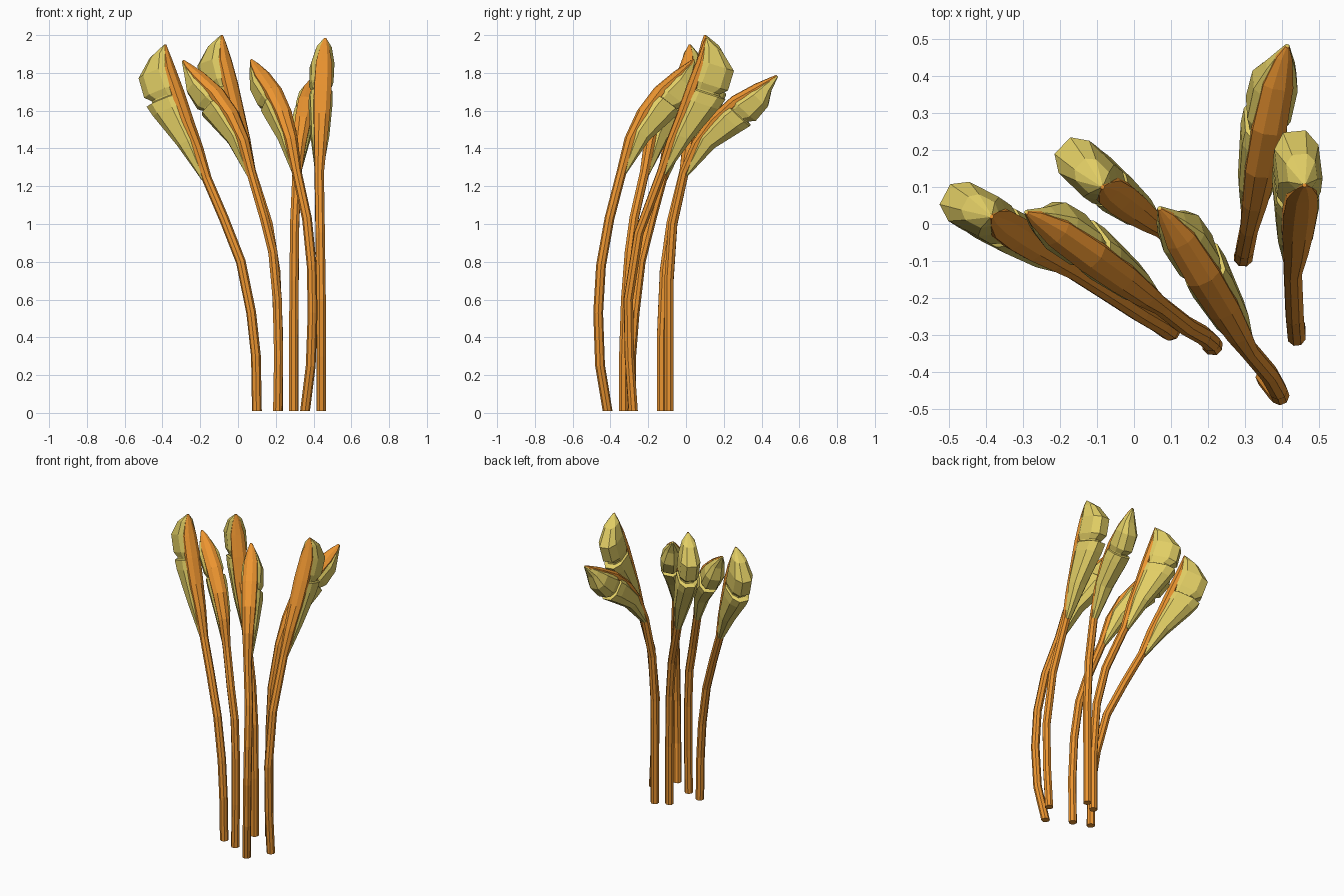
import bpy, bmesh, math
from mathutils import Vector

if "Cube" in bpy.data.objects:
    bpy.data.objects.remove(bpy.data.objects["Cube"])

def material(name, col):
    m = bpy.data.materials.new(name)
    m.diffuse_color = (*col, 1)
    m.use_nodes = True
    m.node_tree.nodes["Principled BSDF"].inputs["Base Color"].default_value = m.diffuse_color
    return m

ORANGE = material("stem_orange", (0.84, 0.3, 0.03))
GREEN = material("bud_green", (0.76, 0.62, 0.13))
UP = Vector((0, 0, 1))

def loft(name, rings, mat):
    """Skin a list of equal-length vertex rings and cap both ends."""
    bm = bmesh.new()
    vs = [[bm.verts.new(p) for p in r] for r in rings]
    k = len(vs[0])
    for a, b in zip(vs, vs[1:]):
        for i in range(k):
            j = (i + 1) % k
            bm.faces.new((a[i], a[j], b[j], b[i]))
    bm.faces.new(vs[0][::-1])
    bm.faces.new(vs[-1])
    bmesh.ops.recalc_face_normals(bm, faces=bm.faces)
    me = bpy.data.meshes.new(name)
    bm.to_mesh(me)
    bm.free()
    me.materials.append(mat)
    bpy.context.collection.objects.link(bpy.data.objects.new(name, me))

def ring(c, lat, n, hw, hd, power=1.0, k=8):
    def s(v):
        return math.copysign(abs(v) ** power, v)
    return [c + lat * hw * s(math.cos(a)) + n * hd * s(math.sin(a))
            for a in (2 * math.pi * (i + 0.5) / k for i in range(k))]

# bud template along its axis: (u, centre offset, half width, half depth)
STRIP = [(0, 0, .026, .026), (.17, 0, .036, .03), (.33, -.01, .046, .032),
         (.49, -.015, .05, .033), (.63, -.02, .045, .03), (.72, -.01, .024, .016),
         (.76, 0, .006, .005)]
# green shells: (u, front offset, back offset, half width)
CUP = [(0, 0, -.027, .02), (.22, .01, -.1, .05), (.42, .005, -.185, .063),
       (.48, .003, -.205, .061), (.487, -.01, -.17, .05), (.51, -.01, -.165, .05)]
DOME = [(.495, -.01, -.165, .05), (.53, .003, -.203, .063), (.64, -.002, -.2, .064),
        (.72, 0, -.105, .042), (.76, 0, -.01, .006)]
BENT_CUP = [(0, 0, -.027, .02), (.22, .01, -.1, .05), (.40, .005, -.165, .063),
            (.45, .003, -.175, .061), (.455, -.01, -.15, .05), (.48, -.01, -.148, .05)]
BENT_DOME = [(.46, -.01, -.148, .05), (.495, .003, -.172, .063), (.6, -.002, -.14, .064),
             (.675, -.002, -.07, .042), (.76, 0, -.01, .006)]

# stalks: arch of the bud, twist, stem path (last point starts the bud), bud tip
STALKS = [
    (0, -.1, [(.1, -.29, .01), (.095, -.29, .3), (.07, -.272, .53), (.015, -.24, .8),
              (-.075, -.182, 1.03), (-.165, -.125, 1.24)], (-.385, .02, 1.95)),
    (.095, .25, [(.21, -.33, .01), (.215, -.33, .3), (.208, -.32, .6), (.185, -.3, .85),
                 (.14, -.275, 1.03), (.07, -.22, 1.27)], (-.29, .03, 1.865)),
    (0, .15, [(.215, -.13, .01), (.215, -.13, .4), (.2, -.115, .75), (.16, -.08, 1.0),
              (.07, -.01, 1.28)], (-.085, .1, 2.0)),
    (.095, .2, [(.355, -.415, .01), (.385, -.455, .25), (.395, -.465, .53), (.39, -.45, .78),
                (.365, -.405, 1.03), (.31, -.34, 1.28)], (.07, .04, 1.87)),
    (.095, -.2, [(.295, -.09, .01), (.295, -.09, .4), (.297, -.09, .7), (.3, -.07, 1.0),
                 (.312, -.01, 1.27)], (.415, .48, 1.785)),
    (0, -.25, [(.44, -.28, .01), (.44, -.3, .3), (.44, -.305, .6), (.435, -.25, .95),
               (.43, -.13, 1.27)], (.462, .105, 1.985)),
]

for num, (arch, twist, path, tip) in enumerate(STALKS, 1):
    path = [Vector(p) for p in path]
    start, tip = path[-1], Vector(tip)
    axis = (tip - start).normalized()
    scale = (tip - start).length / .76
    lat0 = axis.cross(UP).normalized()
    bend = lat0.cross(axis)
    n = (bend - lat0 * twist).normalized()
    lat = axis.cross(n)

    def at(u, off):
        bow = arch * math.sin(math.pi * u / .76)
        return start + (axis * u + n * off + bend * bow) * scale

    # stem running up into the front strip of the bud
    pts = [(p, .026, .026) for p in path[:-1]]
    pts += [(at(u, o), w, d) for u, o, w, d in STRIP]
    rings = []
    for i, (p, w, d) in enumerate(pts):
        t = (pts[min(i + 1, len(pts) - 1)][0] - pts[max(i - 1, 0)][0]).normalized()
        if i == 0:
            t = UP
        side = (lat - t * lat.dot(t)).normalized()
        rings.append(ring(p, side, side.cross(t), w, d))
    loft(f"stem_{num}", rings, ORANGE)

    # lower cup and upper dome behind the strip
    cup, dome = (BENT_CUP, BENT_DOME) if arch else (CUP, DOME)
    for part, prof in (("bud_cup", cup), ("bud_dome", dome)):
        loft(f"{part}_{num}",
             [ring(at(u, (f + b) / 2), lat, n, w, (f - b) / 2, .75)
              for u, f, b, w in prof], GREEN)
